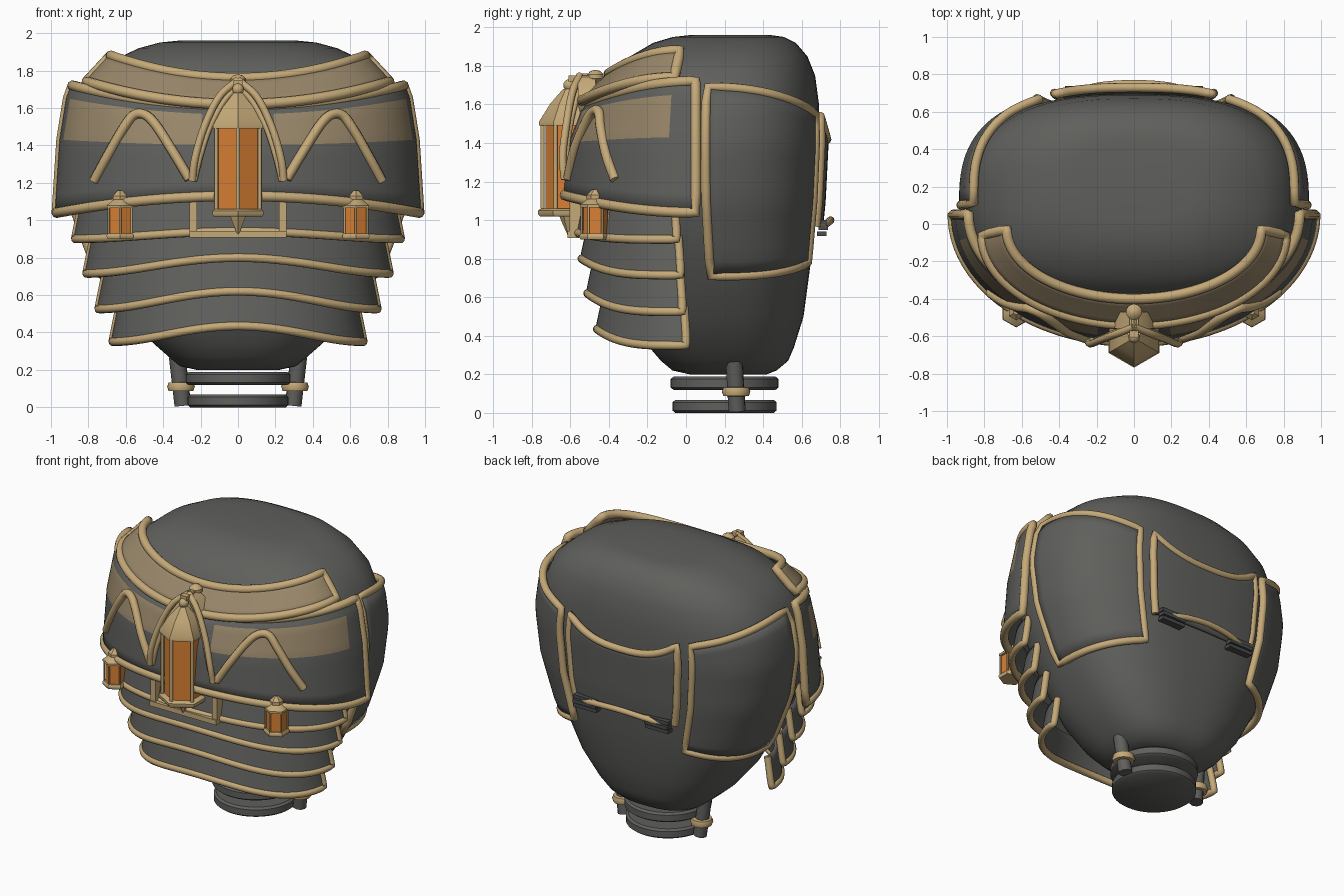
import bpy, bmesh, math
from mathutils import Vector

if "Cube" in bpy.data.objects:
    bpy.data.objects.remove(bpy.data.objects["Cube"])

# ---------- materials ----------
def material(name, rgb):
    m = bpy.data.materials.new(name)
    m.diffuse_color = (*rgb, 1)
    m.use_nodes = True
    m.node_tree.nodes["Principled BSDF"].inputs["Base Color"].default_value = m.diffuse_color
    return m

GREY = material("dark_grey", (0.115, 0.115, 0.108))
TAN = material("brass_trim", (0.56, 0.40, 0.19))
PAINT = material("dull_tan_paint", (0.31, 0.235, 0.14))
GLOW = material("orange_glass", (0.70, 0.22, 0.035))
CLIP = material("clip_grey", (0.07, 0.072, 0.075))

# ---------- helpers ----------
def finish(name, bm, mats, angle=40):
    bmesh.ops.recalc_face_normals(bm, faces=bm.faces)
    me = bpy.data.meshes.new(name)
    bm.to_mesh(me)
    bm.free()
    for m in mats:
        me.materials.append(m)
    ob = bpy.data.objects.new(name, me)
    bpy.context.collection.objects.link(ob)
    bpy.ops.object.select_all(action='DESELECT')
    ob.select_set(True)
    bpy.context.view_layer.objects.active = ob
    bpy.ops.object.shade_smooth_by_angle(angle=math.radians(angle))
    return ob

def grid(name, rows, mats, closed=False, caps=False, rule=None, thick=0):
    bm = bmesh.new()
    vs = [[bm.verts.new(p) for p in r] for r in rows]
    n = len(rows[0])
    for j in range(len(rows) - 1):
        for i in range(n if closed else n - 1):
            k = (i + 1) % n
            f = bm.faces.new((vs[j][i], vs[j][k], vs[j + 1][k], vs[j + 1][i]))
            if rule:
                f.material_index = rule(i, j)
    if caps:
        bm.faces.new(vs[0])
        bm.faces.new(vs[-1])
    ob = finish(name, bm, mats)
    if thick:
        s = ob.modifiers.new("thickness", 'SOLIDIFY')
        s.thickness, s.offset = thick, 0
    return ob

def tube(name, pts, r=0.026, cyclic=False, mat=TAN):
    cu = bpy.data.curves.new(name, 'CURVE')
    cu.dimensions = '3D'
    cu.bevel_depth, cu.bevel_resolution, cu.use_fill_caps = r, 3, True
    s = cu.splines.new('POLY')
    s.points.add(len(pts) - 1)
    for p, q in zip(s.points, pts):
        p.co = (*q, 1)
    s.use_cyclic_u = cyclic
    cu.materials.append(mat)
    ob = bpy.data.objects.new(name, cu)
    bpy.context.collection.objects.link(ob)

def smooth_path(keys, steps=8):
    ks = [Vector(k) for k in keys]
    ks = [2 * ks[0] - ks[1]] + ks + [2 * ks[-1] - ks[-2]]
    out = []
    for a, b, c, d in zip(ks, ks[1:], ks[2:], ks[3:]):
        for i in range(steps):
            t = i / steps
            out.append(0.5 * (2 * b + (c - a) * t + (2 * a - 5 * b + 4 * c - d) * t * t
                              + (3 * b - a - 3 * c + d) * t ** 3))
    return out + [ks[-2]]

def lathe(name, profile, sides, loc, mat, angle=40):
    x, y, z = loc
    rows = [[(x + r * math.sin(2 * math.pi * i / sides), y - r * math.cos(2 * math.pi * i / sides), z + h)
             for i in range(sides)] for r, h in profile]
    ob = grid(name, rows, [mat], closed=True, caps=True)
    return ob

def box(name, loc, size, mat):
    bm = bmesh.new()
    bmesh.ops.create_cube(bm, size=1)
    for v in bm.verts:
        v.co = Vector(loc) + Vector(c * s for c, s in zip(v.co, size))
    return finish(name, bm, [mat])

def lerp_table(table, z):
    if z <= table[0][0]:
        return table[0][1:]
    for a, b in zip(table, table[1:]):
        if z <= b[0]:
            t = (z - a[0]) / (b[0] - a[0])
            return [p + (q - p) * t for p, q in zip(a[1:], b[1:])]
    return table[-1][1:]

# ---------- body: z, half width, front y, back y ----------
BODY = [(0.20, 0.22, 0.02, 0.42), (0.22, 0.31, -0.07, 0.47), (0.27, 0.37, -0.13, 0.53),
        (0.34, 0.45, -0.19, 0.56), (0.5, 0.58, -0.28, 0.61), (0.8, 0.75, -0.36, 0.65),
        (1.1, 0.86, -0.42, 0.68), (1.4, 0.90, -0.44, 0.695), (1.6, 0.87, -0.43, 0.69),
        (1.75, 0.80, -0.38, 0.67), (1.85, 0.68, -0.29, 0.63), (1.92, 0.53, -0.17, 0.57),
        (1.95, 0.42, -0.07, 0.51), (1.96, 0.32, 0.02, 0.44)]

def body_pt(th, z, off=0.0):
    rx, yf, yb = lerp_table(BODY, z)
    c, s, e = math.cos(th), math.sin(th), 2 / 2.6
    return Vector(((rx + off) * math.copysign(abs(c) ** e, c),
                   (yf + yb) / 2 + ((yb - yf) / 2 + off) * math.copysign(abs(s) ** e, s), z))

grid("body", [[body_pt(2 * math.pi * i / 72, r[0]) for i in range(72)] for r in BODY],
     [GREY], closed=True, caps=True)

# ---------- curved armour shells: row = half width, depth, centre y, side z, middle z ----------
def shell(name, keys, power, mats, r, sub=4, rule=None, open_top=False):
    rows = []
    for a, b in zip(keys, keys[1:]):
        for k in range(sub):
            rows.append([p + (q - p) * k / sub for p, q in zip(a, b)])
    rows.append(keys[-1])
    pts = []
    for rx, ry, yc, zs, zm in rows:
        angs = [math.radians(-90 + 3 * i) for i in range(61)]
        pts.append([Vector((rx * math.sin(a), yc - ry * math.cos(a),
                            zs + (zm - zs) * abs(math.cos(a)) ** power)) for a in angs])
    grid(name, pts, mats, rule=rule, thick=0.02)
    left, right = [p[0] for p in pts], [p[-1] for p in pts]
    if open_top:
        tube(name + "_trim", left[::-1] + pts[0][1:] + right[1:], r)
    else:
        tube(name + "_trim", pts[0] + right[1:] + pts[-1][-2::-1] + left[-2:0:-1], r, True)

def stripe(i, j):
    a = abs(-90 + 3 * i + 1.5)
    return 1 if 4 <= j < 8 and 13 < a < 77 else 0

shell("chest_plate", [(0.97, 0.68, 0.05, 1.04, 1.13), (0.945, 0.65, 0.05, 1.43, 1.40),
                      (0.91, 0.59, 0.05, 1.65, 1.56), (0.885, 0.55, 0.05, 1.72, 1.60)],
      2, [GREY, PAINT], 0.028, rule=stripe)
shell("collar", [(0.81, 0.48, -0.06, 1.74, 1.62), (0.68, 0.37, -0.03, 1.88, 1.76)], 2, [PAINT], 0.028)

# overlapping belly plates: width, depth, centre y, side z, middle z
for n, (w, d, yc, zs, zm) in enumerate([(0.87, 0.53, -0.05, 0.90, 0.94), (0.81, 0.51, -0.03, 0.715, 0.80),
                                        (0.745, 0.49, -0.02, 0.525, 0.62), (0.67, 0.46, 0.0, 0.35, 0.435)]):
    shell("belly_plate_%d" % (n + 1),
          [(w, d, yc, zs, zm), (w - 0.01, d - 0.01, yc, zs + 0.05, zm + 0.05),
           (w - 0.04, d - 0.05, yc - 0.01, zs + 0.2, zm + 0.19)], 4, [GREY], 0.023, open_top=True)

# ---------- panels hugging the body ----------
def panel(name, a0, a1, top, bottom, off, trim_bottom=True):
    n, m = 20, 12
    rows = []
    for j in range(m + 1):
        row = []
        for i in range(n + 1):
            u = i / n
            lo, hi = bottom(u), top(u)
            row.append(body_pt(math.radians(a0 + (a1 - a0) * u), lo + (hi - lo) * j / m, off))
        rows.append(row)
    grid(name, rows, [GREY], thick=0.02)
    left, right = [r[0] for r in rows], [r[-1] for r in rows]
    path = left + rows[-1][1:] + right[-2::-1]
    if trim_bottom:
        path += rows[0][-2:0:-1]
    tube(name + "_trim", path, 0.025, trim_bottom)

for side, a0, a1 in (("right", -1, 62), ("left", 181, 118)):
    panel(side + "_side_panel", a0, a1, lambda u: 1.69 - 0.14 * u ** 1.6,
          lambda u: 0.71 + 0.07 * u * u, 0.03)
panel("back_panel", 69, 111, lambda u: 1.42 + 0.12 * (2 * u - 1) ** 2, lambda u: 0.97, 0.035, False)

# back handle and clips
tube("back_handle", smooth_path([(-0.3, 0.71, 0.97), (-0.17, 0.74, 0.99), (0, 0.75, 1.0),
                                 (0.17, 0.74, 0.99), (0.3, 0.71, 0.97)]), 0.02)
for s in (-1, 1):
    for k in range(3):
        box("back_clip", (s * 0.28, 0.705 + 0.008 * (k % 2), 0.93 + 0.03 * k), (0.18, 0.05, 0.024), CLIP)

# ---------- base ----------
for z0, r in ((0.0, 0.27), (0.12, 0.28)):
    lathe("base_disc", [(r - 0.015, 0), (r, 0.012), (r, 0.055), (r - 0.015, 0.068)], 48, (0, 0.2, z0), GREY)
for s in (-1, 1):
    tube("base_post", [(s * 0.295, 0.265, 0.01), (s * 0.325, 0.25, 0.27)], 0.045, mat=GREY)
    lathe("post_ring", [(0.045, -0.024), (0.066, -0.022), (0.074, 0), (0.066, 0.022), (0.045, 0.024)],
          24, (s * 0.305, 0.26, 0.11), TAN)

# ---------- lanterns ----------
def lantern(name, loc, R, z):
    x, y = loc
    base, g0, g1, eave, tip = z
    lathe(name + "_base", [(R * 0.94, base), (R, base + 0.01), (R, g0 - 0.01), (R * 0.9, g0)], 6, (x, y, 0), TAN)
    lathe(name + "_glass", [(R * 0.76, g0), (R * 0.76, g1)], 6, (x, y, 0), GLOW)
    lathe(name + "_roof", [(R * 0.97, g1), (R * 0.97, eave), (R * 0.6, eave + (tip - eave) * 0.55),
                           (R * 0.18, tip)], 6, (x, y, 0), TAN)
    for i in range(6):
        a = math.radians(60 * i)
        px, py = x + R * 0.85 * math.sin(a), y - R * 0.85 * math.cos(a)
        tube(name + "_bar", [(px, py, g0), (px, py, g1)], R * 0.07)

lantern("main_lantern", (0, -0.61), 0.158, (1.02, 1.06, 1.49, 1.51, 1.68))
lathe("main_lantern_spike", [(0.05, 1.03), (0.035, 0.99), (0.003, 0.92)], 6, (0, -0.61, 0), TAN)
KNOB = [(0.1, -1), (0.6, -0.8), (0.95, -0.3), (0.95, 0.3), (0.6, 0.8), (0.1, 1)]
lathe("main_lantern_knob", [(0.032 * a, 0.032 * b) for a, b in KNOB], 16, (0, -0.605, 1.70), TAN)
for s in (-1, 1):
    lantern("small_lantern", (s * 0.63, -0.47), 0.083, (0.90, 0.93, 1.065, 1.08, 1.125))
    lathe("small_lantern_tip", [(0.045, 1.11), (0.045, 1.13), (0.015, 1.16)], 6, (s * 0.63, -0.47, 0), TAN)

# ---------- trim on the chest ----------
CHEST = [(1.05, 0.97, 0.68), (1.42, 0.945, 0.65), (1.62, 0.91, 0.59), (1.7, 0.885, 0.55)]

def on_chest(x, z, off=0.02):
    rx, ry = lerp_table(CHEST, z)
    return (x, 0.05 - ry * math.sqrt(1 - (x / rx) ** 2) - off, z)

for s in (-1, 1):
    # peaked ornament beside the lantern
    tube("peaked_ornament", smooth_path([on_chest(s * x, z) for x, z in (
        (0.26, 1.22), (0.35, 1.37), (0.44, 1.51), (0.50, 1.565), (0.56, 1.56), (0.62, 1.48),
        (0.70, 1.34), (0.77, 1.21))]), 0.026)
    # pointed arch over the lantern
    tube("lantern_arch", smooth_path([(0, -0.55, 1.75), (s * 0.1, -0.59, 1.66), (s * 0.18, -0.62, 1.5),
                                      (s * 0.23, -0.64, 1.33), (s * 0.245, -0.63, 1.21)]), 0.02)
    tube("lantern_arch_inner", smooth_path([(0, -0.55, 1.72), (s * 0.08, -0.57, 1.63), (s * 0.15, -0.6, 1.5),
                                            (s * 0.2, -0.62, 1.35), (s * 0.235, -0.62, 1.21)]), 0.016)
    box("frame_upright", (s * 0.24, -0.575, 1.01), (0.04, 0.06, 0.2), TAN)
box("frame_sill", (0, -0.585, 0.925), (0.52, 0.06, 0.035), TAN)

# bracket holding the lantern
bm = bmesh.new()
outline = [(-0.12, 1.61), (0.12, 1.61), (0.07, 1.71), (0, 1.76), (-0.07, 1.71)]
face = bm.faces.new([bm.verts.new((x, -0.47, z)) for x, z in outline])
ext = bmesh.ops.extrude_face_region(bm, geom=[face])
for v in ext["geom"]:
    if isinstance(v, bmesh.types.BMVert):
        v.co.y = -0.56
finish("lantern_bracket", bm, [TAN])
lathe("bracket_knob", [(0.045 * a, 0.035 * b) for a, b in KNOB], 16, (0, -0.47, 1.745), TAN)
box("bracket_arm", (0, -0.54, 1.735), (0.05, 0.14, 0.03), TAN)
